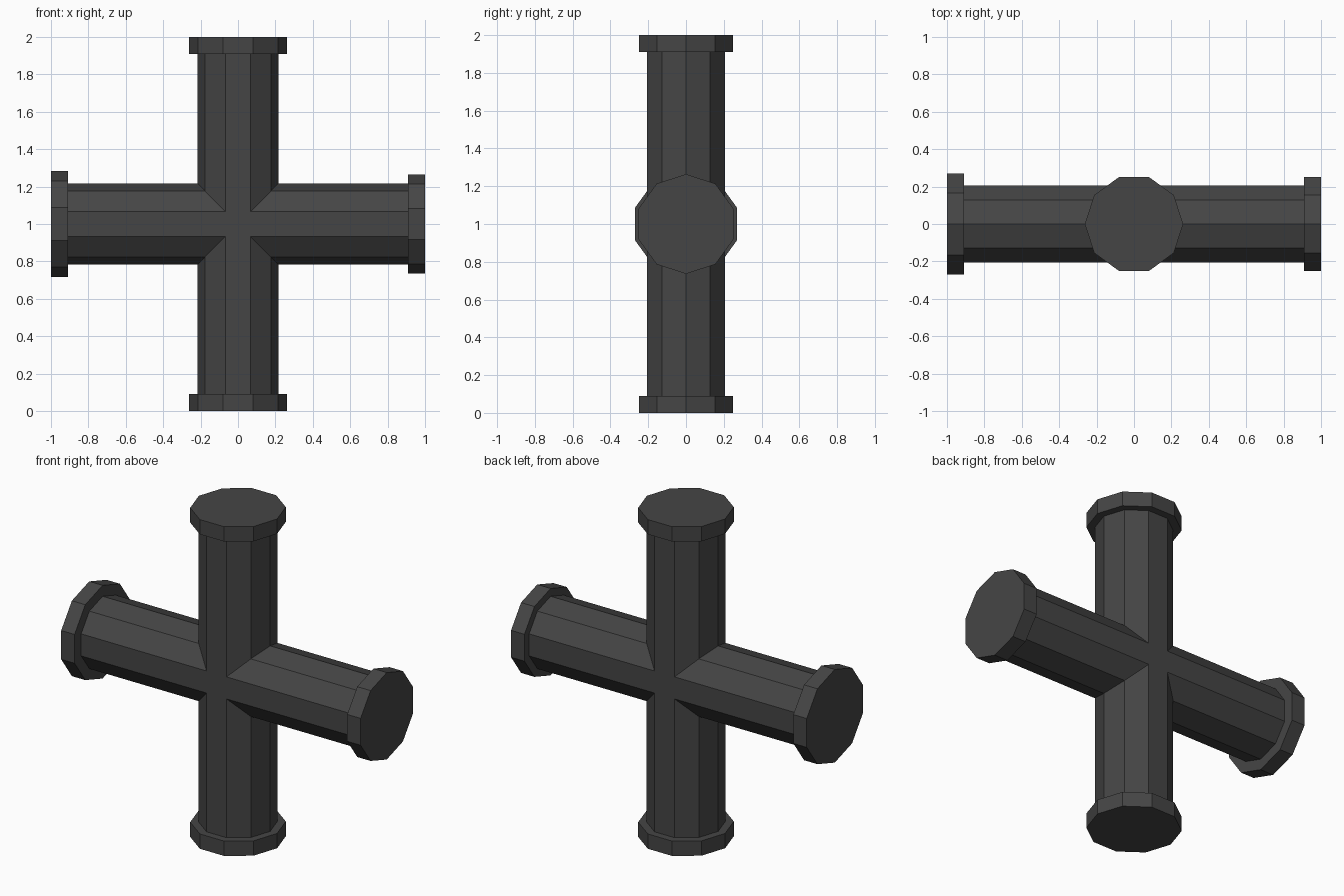
import bpy
import bmesh
from math import cos, sin, tau
from mathutils import Matrix, Vector

SIDES = 10
PIPE_R = 0.2165
CENTRE = Vector((0, 0, 1))
FLANGE_IN = 0.91

cube = bpy.data.objects.get("Cube")
if cube:
    bpy.data.objects.remove(cube, do_unlink=True)

iron = bpy.data.materials.new("dark_grey_iron")
iron.use_nodes = True
colour = (0.06, 0.06, 0.06, 1)
iron.diffuse_color = colour
iron.node_tree.nodes["Principled BSDF"].inputs["Base Color"].default_value = colour


def finish(bm, name):
    bmesh.ops.recalc_face_normals(bm, faces=bm.faces)
    mesh = bpy.data.meshes.new(name)
    bm.to_mesh(mesh)
    bm.free()
    mesh.materials.append(iron)
    obj = bpy.data.objects.new(name, mesh)
    bpy.context.collection.objects.link(obj)
    return obj


def ring(radius):
    """Cross-section as (in-plane offset, depth) pairs, a corner in the plane."""
    return [(radius * cos(tau * i / SIDES), radius * sin(tau * i / SIDES))
            for i in range(SIDES)]


def turned(quarter):
    """Quarter turns about y, moving an upward arm round the cross."""
    return Matrix.Translation(CENTRE) @ Matrix.Rotation(quarter * tau / 4, 4, 'Y')


# Cross pipe: four arms mitred together at the middle
bm = bmesh.new()
for quarter in range(4):
    place = turned(quarter)
    inner = [bm.verts.new(place @ Vector((a, b, abs(a)))) for a, b in ring(PIPE_R)]
    outer = [bm.verts.new(place @ Vector((a, b, FLANGE_IN))) for a, b in ring(PIPE_R)]
    for i in range(SIDES):
        j = (i + 1) % SIDES
        bm.faces.new((inner[i], inner[j], outer[j], outer[i]))
    bm.faces.new(outer)
bmesh.ops.remove_doubles(bm, verts=bm.verts, dist=0.0005)
# Flat squares where the front and back faces meet
bmesh.ops.holes_fill(bm, edges=[e for e in bm.edges if e.is_boundary], sides=4)
finish(bm, "cross_pipe")

# End flanges; the one on the right arm is slightly wider
flanges = {"top_flange": (0, 0.263), "left_flange": (1, 0.264),
           "bottom_flange": (2, 0.263), "right_flange": (3, 0.283)}
for name, (quarter, radius) in flanges.items():
    bm = bmesh.new()
    place = turned(quarter)
    base = bm.faces.new([bm.verts.new(place @ Vector((a, b, FLANGE_IN)))
                         for a, b in ring(radius)])
    top = bmesh.ops.extrude_face_region(bm, geom=[base], use_keep_orig=True)["geom"]
    shift = place.to_3x3() @ Vector((0, 0, 1 - FLANGE_IN))
    bmesh.ops.translate(bm, vec=shift,
                        verts=[v for v in top if isinstance(v, bmesh.types.BMVert)])
    finish(bm, name)
